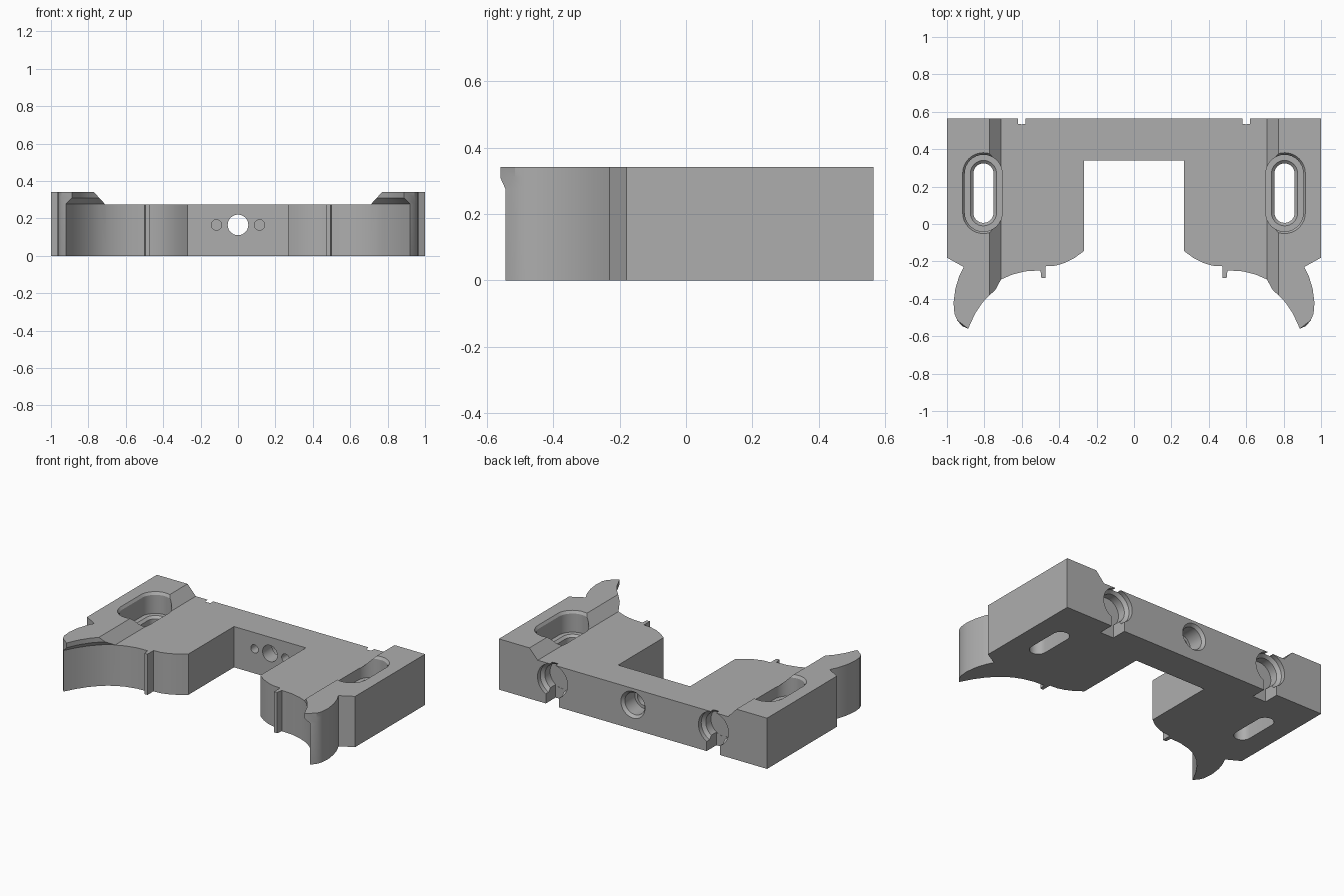
import bpy, bmesh, math

if "Cube" in bpy.data.objects:
    bpy.data.objects.remove(bpy.data.objects["Cube"])

grey = bpy.data.materials.new("plain grey")
grey.use_nodes = True
grey.diffuse_color = (0.42, 0.42, 0.42, 1)
grey.node_tree.nodes["Principled BSDF"].inputs["Base Color"].default_value = (0.42, 0.42, 0.42, 1)


def loft(name, rings):
    """Closed solid through matching rings of points."""
    bm = bmesh.new()
    loops = [[bm.verts.new(p) for p in ring] for ring in rings]
    n = len(loops[0])
    for a, b in zip(loops, loops[1:]):
        for i in range(n):
            j = (i + 1) % n
            bm.faces.new((a[i], a[j], b[j], b[i]))
    bm.faces.new(loops[0][::-1])
    bm.faces.new(loops[-1])
    bmesh.ops.recalc_face_normals(bm, faces=bm.faces)
    mesh = bpy.data.meshes.new(name)
    bm.to_mesh(mesh)
    bm.free()
    mesh.materials.append(grey)
    obj = bpy.data.objects.new(name, mesh)
    bpy.context.collection.objects.link(obj)
    return obj


def cut(target, cutter):
    mod = target.modifiers.new("cut", 'BOOLEAN')
    mod.operation = 'DIFFERENCE'
    mod.solver = 'EXACT'
    mod.object = cutter
    bpy.context.view_layer.objects.active = target
    bpy.ops.object.modifier_apply(modifier=mod.name)
    bpy.data.objects.remove(cutter)


def circle_y(x, y, r, z=0.165, n=40):
    return [(x + r * math.cos(math.tau * i / n), y, z + r * math.sin(math.tau * i / n))
            for i in range(n)]


def slot_ring(x, r, z, y=0.165, straight=0.105, n=16):
    ring = []
    for end in (0, 1):
        for i in range(n + 1):
            a = math.pi * (end + i / n)
            ring.append((x + r * math.cos(a), y + (straight, -straight)[end] + r * math.sin(a), z))
    return ring


def mirrored(half):
    return half + [(-x, y) for x, y in reversed(half)]


# Outline of the left half: back edge, side, hooked horn, gripping arc, tab, central gap
side = [(1, 0.565), (1, -0.18), (0.91, -0.23), (0.935, -0.28), (0.955, -0.345),
        (0.965, -0.42), (0.96, -0.48), (0.945, -0.515)]
arc_low = [(0.92, -0.545), (0.88, -0.47), (0.835, -0.405), (0.785, -0.35),
           (0.745, -0.318), (0.705, -0.294)]
arc_lip = [(0.887, -0.56), (0.85, -0.48), (0.81, -0.42), (0.77, -0.378),
           (0.74, -0.353), (0.70, -0.33)]
inner = [(0.65, -0.27), (0.58, -0.253), (0.5, -0.248), (0.495, -0.29), (0.472, -0.29),
         (0.472, -0.226), (0.42, -0.223), (0.37, -0.208), (0.32, -0.183), (0.268, -0.145),
         (0.268, 0.34)]
lower = mirrored(side + arc_low + inner)
upper = mirrored(side + arc_lip + inner)
body = loft("clamp_body", [[(x, y, z) for x, y in outline] for outline, z in
                           ((lower, 0), (lower, 0.277), (upper, 0.31), (upper, 0.342))])

# Wide shallow channel across the top with sloped sides
channel = [(-0.71, 0.275), (0.71, 0.275), (0.83, 0.405), (-0.83, 0.405)]
cut(body, loft("channel_cutter", [[(x, y, z) for x, z in channel] for y in (-0.8, 0.8)]))

for s in (-1, 1):
    # Recessed oblong mounting slot with softened rims
    cut(body, loft("slot_cutter", [slot_ring(s * 0.805, r, z) for r, z in
        ((0.054, -0.1), (0.054, 0.185), (0.07, 0.2), (0.1, 0.2001),
         (0.1, 0.325), (0.112, 0.343), (0.112, 0.4))]))
    # Round socket in the back face, open to the underside
    cut(body, loft("socket_cutter", [circle_y(s * 0.6, y, r) for y, r in
        ((0.7, 0.112), (0.535, 0.112), (0.515, 0.092), (0.46, 0.092))]))
    x0, x1 = s * 0.6 - 0.05, s * 0.6 + 0.05
    cut(body, loft("notch_cutter", [[(x0, y, -0.1), (x1, y, -0.1), (x1, y, 0.16), (x0, y, 0.16)]
                                    for y in (0.461, 0.7)]))
    # Small blind hole facing the central gap
    cut(body, loft("pin_hole_cutter", [circle_y(s * 0.115, y, 0.028, n=24) for y in (0.25, 0.42)]))

# Central bolt hole, widened at the back
cut(body, loft("bolt_hole_cutter", [circle_y(0, y, r) for y, r in
    ((0.25, 0.055), (0.44, 0.055), (0.4401, 0.074), (0.545, 0.074), (0.565, 0.09), (0.7, 0.09))]))

bpy.ops.object.select_all(action='DESELECT')
body.select_set(True)
bpy.context.view_layer.objects.active = body
bpy.ops.object.shade_smooth_by_angle(angle=math.radians(28))
